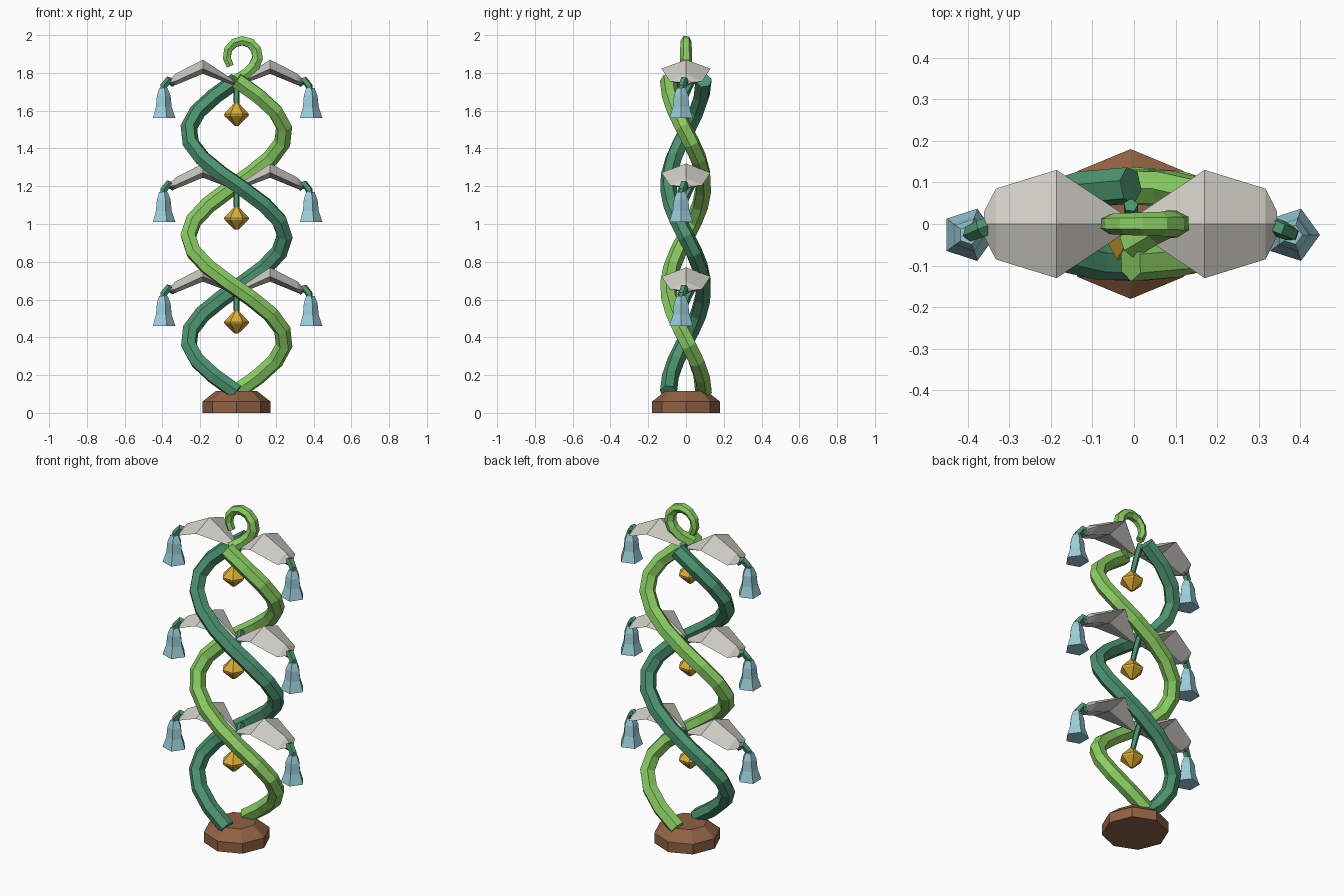
import bpy
from math import sin, cos, pi
from mathutils import Vector

cube = bpy.data.objects.get("Cube")
if cube:
    bpy.data.objects.remove(cube, do_unlink=True)

CX = -0.008                 # central axis
TIERS = (0.67, 1.22, 1.77)  # heights where the vines cross


def material(name, srgb):
    """Flat colour given as 0-255 values, stored as linear."""
    col = [((c / 255 + 0.055) / 1.055) ** 2.4 for c in srgb] + [1]
    m = bpy.data.materials.new(name)
    m.use_nodes = True
    m.diffuse_color = col
    m.node_tree.nodes["Principled BSDF"].inputs["Base Color"].default_value = col
    return m


LIGHT = material("light_green", (138, 205, 98))
DARK = material("dark_green", (76, 148, 112))
GREY = material("pale_grey", (212, 210, 202))
BLUE = material("pale_blue", (155, 206, 218))
GOLD = material("gold", (218, 172, 56))
BROWN = material("brown", (144, 98, 68))


def loft(name, rings, mat):
    """Skin equal-sized rings of points and cap both ends."""
    n = len(rings[0])
    verts = [p for ring in rings for p in ring]
    faces = [(i * n + j, i * n + (j + 1) % n, (i + 1) * n + (j + 1) % n, (i + 1) * n + j)
             for i in range(len(rings) - 1) for j in range(n)]
    faces += [tuple(reversed(range(n))), tuple(range(len(verts) - n, len(verts)))]
    me = bpy.data.meshes.new(name)
    me.from_pydata(verts, [], faces)
    me.materials.append(mat)
    ob = bpy.data.objects.new(name, me)
    bpy.context.collection.objects.link(ob)
    return ob


def turned(name, profile, sides, centre, mat):
    """Faceted turned shape from (radius, height) pairs, a corner facing +x."""
    angles = [2 * pi * k / sides for k in range(sides)]
    return loft(name, [[(centre[0] + r * cos(a), centre[1] + r * sin(a), centre[2] + z)
                        for a in angles] for r, z in profile], mat)


def tube(name, path, radii, sides, mat):
    """Sweep a polygon along a path with a frame that does not twist."""
    pts = [Vector(p) for p in path]
    rings, side, last = [], None, None
    for i, p in enumerate(pts):
        t = (pts[min(i + 1, len(pts) - 1)] - pts[max(i - 1, 0)]).normalized()
        if side is None:
            side = t.orthogonal().normalized()
        else:
            side = last.rotation_difference(t) @ side
        last = t
        up = t.cross(side)
        rings.append([p + radii[i] * (side * cos(2 * pi * k / sides) + up * sin(2 * pi * k / sides))
                      for k in range(sides)])
    return loft(name, rings, mat)


# Base
turned("base", [(0.18, 0), (0.18, 0.06), (0.11, 0.115)], 8, (CX, 0, 0), BROWN)

# Two intertwined vines, one and a half turns on an oval
STEPS = 20
for name, sign, mat in (("dark_vine", -1, DARK), ("light_vine", 1, LIGHT)):
    path = [(CX + sign * 0.255 * sin(3 * pi * i / STEPS),
             sign * 0.093 * cos(3 * pi * i / STEPS),
             0.11 + 1.65 * i / STEPS) for i in range(STEPS + 1)]
    tube(name, path, [0.045] * (STEPS + 1), 6, mat)

# Curled hook at the top
hook = [(-0.01, -0.05, 1.755), (0.05, -0.015, 1.795)]
hook += [(0.022 + 0.082 * cos(a), 0, 1.888 + 0.082 * sin(a))
         for a in [(-0.22 + 0.18 * k) * pi for k in range(9)]]
tube("hook", hook, [0.037 - 0.0015 * i for i in range(len(hook))], 6, LIGHT)

# Leaf sections: distance out, ridge height, half width, edge drop, keel drop
LEAF = ((0.005, -0.015, 0.015, 0.012, 0.025),
        (0.178, 0.10, 0.13, 0.048, 0.075),
        (0.324, 0.025, 0.085, 0.04, 0.06),
        (0.352, -0.005, 0.03, 0.015, 0.03))
BELL = ((0.024, 0), (0.04, -0.04), (0.046, -0.10), (0.066, -0.16))
DROP = ((0.012, 0.06), (0.066, 0.002), (0.064, -0.008), (0.01, -0.06))

for n, z in enumerate(TIERS, 1):
    for side, s in (("left", 1), ("right", -1)):
        tag = f"{side}_{n}"
        # Leaf
        rings = []
        for d, h, w, edge, keel in LEAF:
            x = CX + s * d
            ring = [(x, 0, z + h), (x, -s * w, z + h - edge),
                    (x, 0, z + h - keel), (x, s * w, z + h - edge)]
            rings.append(ring[::-1])
        loft("leaf_" + tag, rings, GREY)
        # Stalk and bell
        stalk = [(CX + s * 0.33, 0, z - 0.025), (CX + s * 0.362, -0.012, z - 0.01),
                 (CX + s * 0.385, -0.022, z - 0.04), (CX + s * 0.389, -0.025, z - 0.075)]
        tube("stalk_" + tag, stalk, (0.022, 0.022, 0.02, 0.016), 5, DARK)
        turned("bell_" + tag, BELL[::-1], 5, (CX + s * 0.389, -0.026, z - 0.05), BLUE)
    # Central stem and hanging drop
    tube(f"stem_{n}", [(CX, 0.045, z + 0.01), (CX, 0.01, z - 0.06), (CX, -0.025, z - 0.15)],
         (0.018, 0.018, 0.015), 5, DARK)
    turned(f"drop_{n}", DROP[::-1], 6, (CX, -0.028, z - 0.19), GOLD)
